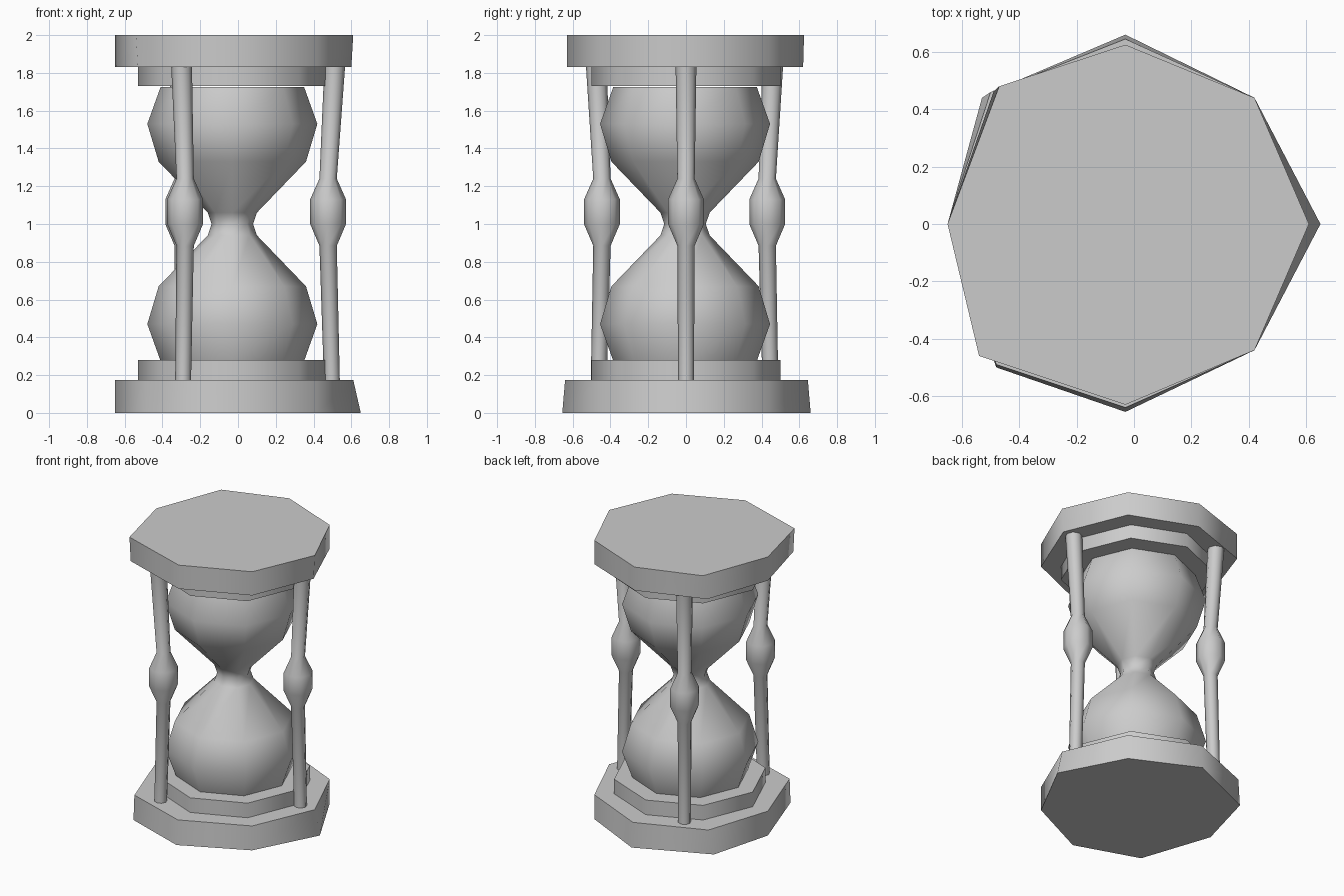
import bpy, bmesh, math
from mathutils import Vector

if "Cube" in bpy.data.objects:
    bpy.data.objects.remove(bpy.data.objects["Cube"], do_unlink=True)

grey = bpy.data.materials.new("plain_grey")
grey.use_nodes = True
grey.diffuse_color = (0.6, 0.6, 0.6, 1)
grey.node_tree.nodes["Principled BSDF"].inputs["Base Color"].default_value = (0.6, 0.6, 0.6, 1)

SIDES = 8
AXIS_X = -0.03   # the stand sits slightly off centre


def octagon(x, y, z, r):
    """Ring of points with corners on the axes."""
    step = math.tau / SIDES
    return [Vector((x + r * math.cos(i * step), y + r * math.sin(i * step), z))
            for i in range(SIDES)]


def loft(name, rings):
    """Skin a stack of rings, cap both ends and keep hard rims sharp."""
    bm = bmesh.new()
    loops = [[bm.verts.new(p) for p in ring] for ring in rings]
    for low, high in zip(loops, loops[1:]):
        for i in range(SIDES):
            j = (i + 1) % SIDES
            bm.faces.new((low[i], low[j], high[j], high[i]))
    bm.faces.new(loops[0][::-1])
    bm.faces.new(loops[-1])
    bmesh.ops.recalc_face_normals(bm, faces=bm.faces)
    for f in bm.faces:
        f.smooth = True
    for e in bm.edges:
        e.smooth = e.calc_face_angle(0) < math.radians(60)
    mesh = bpy.data.meshes.new(name)
    bm.to_mesh(mesh)
    bm.free()
    mesh.materials.append(grey)
    obj = bpy.data.objects.new(name, mesh)
    bpy.context.collection.objects.link(obj)
    return obj


def plate_ring(z, right, back, back_left, front_left, front):
    """Hand-hewn octagon: right and left corners on the x axis, others uneven."""
    pts = [(right, 0), (0.42, 0.44), (AXIS_X, back), back_left,
           (-0.65, 0), front_left, (AXIS_X, front), (0.42, -0.44)]
    return [Vector((x, y, z)) for x, y in pts]


# Outer plates, slightly crooked
loft("base_plate", [
    plate_ring(0.0, 0.65, 0.66, (-0.53, 0.44), (-0.48, -0.50), -0.655),
    plate_ring(0.175, 0.61, 0.645, (-0.50, 0.46), (-0.48, -0.49), -0.64)])
loft("top_plate", [
    plate_ring(1.83, 0.60, 0.62, (-0.49, 0.46), (-0.53, -0.46), -0.63),
    plate_ring(2.0, 0.61, 0.625, (-0.47, 0.48), (-0.54, -0.46), -0.63)])

# Inner steps that hold the glass
for name, z in (("lower_step", 0.175), ("upper_step", 1.73)):
    loft(name, [octagon(AXIS_X, 0, z, 0.5), octagon(AXIS_X, 0, z + 0.105, 0.5)])

# Glass bulbs, mirrored about the neck
half = [(0.275, 0.38), (0.47, 0.45), (0.67, 0.39), (0.94, 0.13)]
profile = half + [(1.0, 0.11)] + [(2.0 - z, r) for z, r in reversed(half)]
loft("glass_bulbs", [octagon(AXIS_X, -0.005, z, r) for z, r in profile])

# Turned posts: height, radius, lean away from the centre
post_profile = [(0.17, 0.042, 0.02), (0.885, 0.046, 0.0), (1.0, 0.095, 0.0),
                (1.13, 0.095, 0.0), (1.24, 0.046, 0.0), (1.835, 0.055, 0.035)]
for name, x, y in (("left_post", 0.477, 0.0),
                   ("front_right_post", -0.28, -0.445),
                   ("back_right_post", -0.29, 0.43)):
    out = Vector((x, y)).normalized()
    loft(name, [octagon(x + out.x * lean, y + out.y * lean, z, r)
                for z, r, lean in post_profile])
